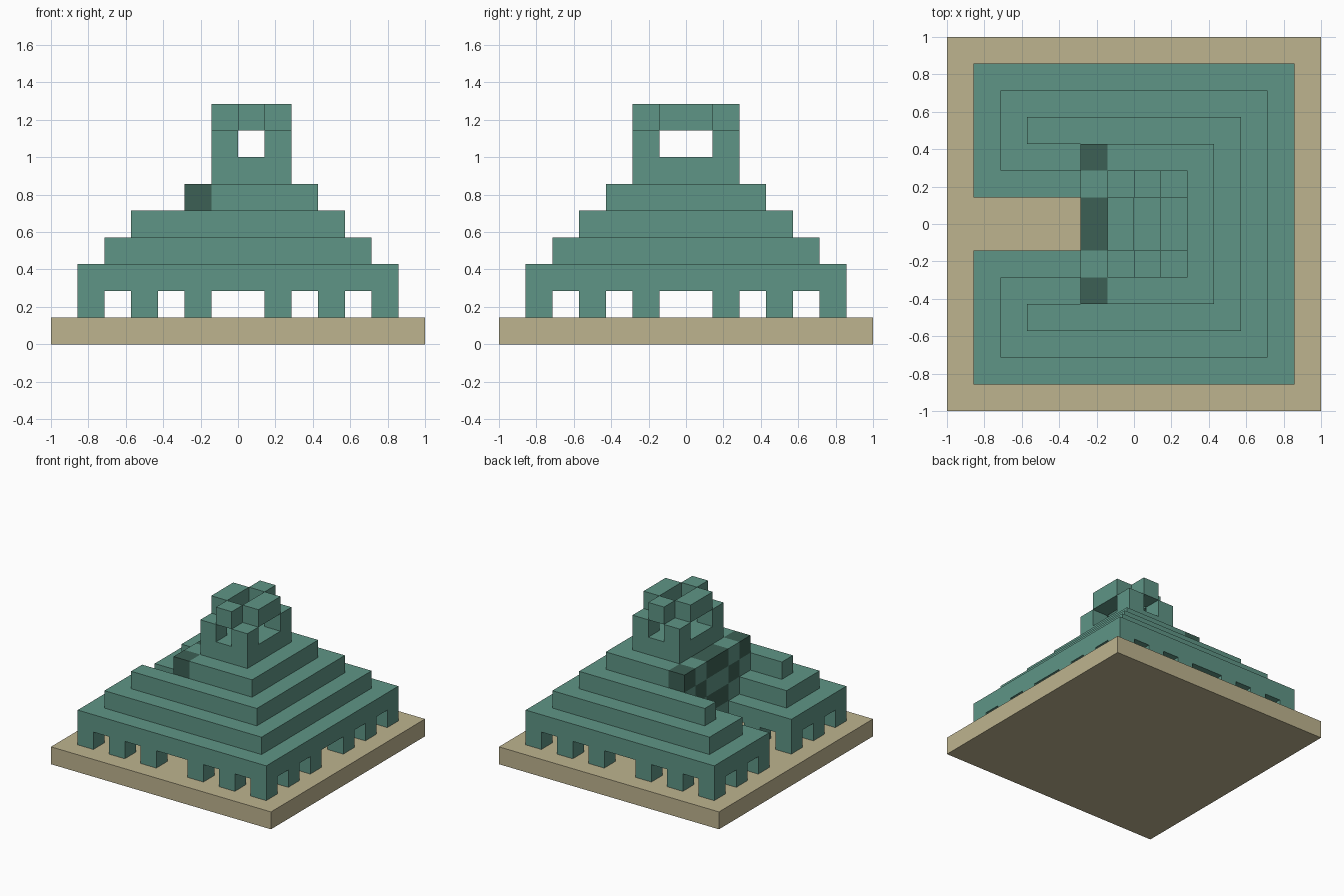
import bpy, bmesh

U = 1 / 7  # block size

if "Cube" in bpy.data.objects:
    bpy.data.objects.remove(bpy.data.objects["Cube"], do_unlink=True)


def material(name, colour):
    m = bpy.data.materials.new(name)
    m.use_nodes = True
    m.diffuse_color = (*colour, 1)
    m.node_tree.nodes["Principled BSDF"].inputs["Base Color"].default_value = (*colour, 1)
    return m


SAND = material("sand", (0.515, 0.456, 0.275))
TEAL = material("teal stone", (0.114, 0.30, 0.238))
DARK = material("dark stone", (0.045, 0.117, 0.089))


def prism(name, outline, z0, z1, mat):
    """Extrude a flat outline, given in blocks, from z0 to z1."""
    bm = bmesh.new()
    face = bm.faces.new([bm.verts.new((x * U, y * U, z0 * U)) for x, y in outline])
    top = bmesh.ops.extrude_face_region(bm, geom=[face])["geom"]
    bmesh.ops.translate(bm, vec=(0, 0, (z1 - z0) * U),
                        verts=[v for v in top if isinstance(v, bmesh.types.BMVert)])
    bmesh.ops.recalc_face_normals(bm, faces=bm.faces)
    mesh = bpy.data.meshes.new(name)
    bm.to_mesh(mesh)
    bm.free()
    mesh.materials.append(mat)
    ob = bpy.data.objects.new(name, mesh)
    bpy.context.collection.objects.link(ob)
    return ob


def box(name, x0, x1, y0, y1, z0, z1, mat=TEAL):
    return prism(name, [(x0, y0), (x1, y0), (x1, y1), (x0, y1)], z0, z1, mat)


# Base slab
box("base", -7, 7, -7, 7, 0, 1, SAND)

# Stepped tiers, each with a slot open to -x: half width, slot half width, bottom
for r, s, z in [(6, 1, 2), (5, 2, 3), (4, 3, 4)]:
    outline = [(-r, -r), (r, -r), (r, r), (-r, r), (-r, s), (-1, s), (-1, -s), (-r, -s)]
    prism("tier", outline, z, z + 1, TEAL)
box("upper_tier", -1, 3, -3, 3, 5, 6)

# Legs around the rim and along the slot
ring = (-6, -4, -2, 1, 3, 5)
for x in ring:
    for y in ring:
        rim = x in (-6, 5) or y in (-6, 5)
        slot = x < 0 and y in (-2, 1)
        if rim or slot:
            box("leg", x, x + 1, y, y + 1, 1, 2)

# Chequered wall closing the slot
for z, half in [(2, 1), (3, 2), (4, 3), (5, 3)]:
    for k in range(half):
        mat = DARK if (k + z) % 2 else TEAL
        for y in (k, -k - 1):
            box("wall_block", -2, -1, y, y + 1, z, z + 1, mat)

# Tower: solid foot, corner posts, four lintels around an open middle
box("tower_foot", -1, 2, -2, 2, 6, 7)
for x in (-1, 1):
    for y in (-2, 1):
        box("tower_post", x, x + 1, y, y + 1, 7, 8)
    box("side_lintel", x, x + 1, -1, 1, 8, 9)
for y in (-2, 1):
    box("end_lintel", 0, 1, y, y + 1, 8, 9)
